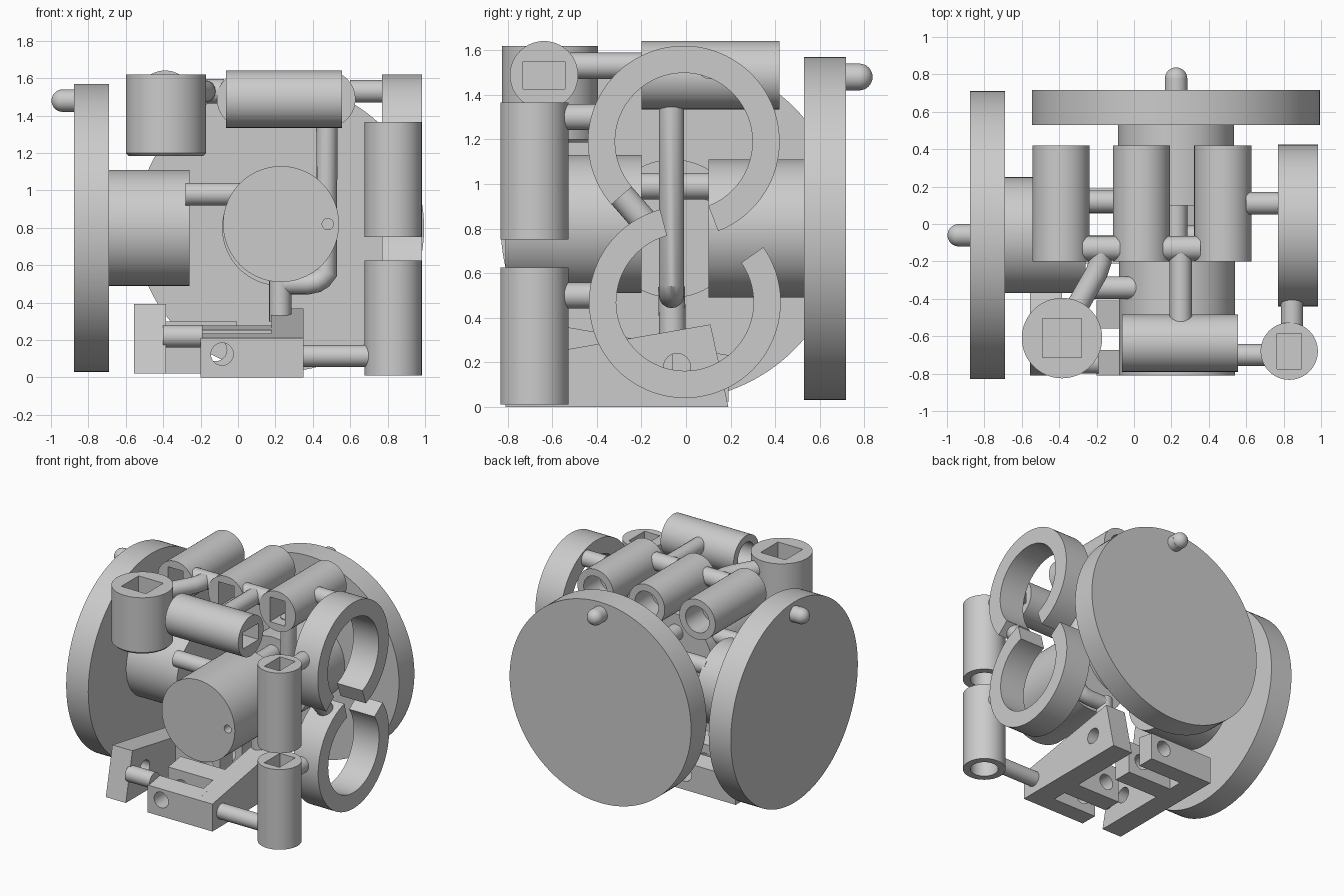
import bpy, bmesh
from math import cos, sin, radians
from mathutils import Vector, Matrix

cube = bpy.data.objects.get("Cube")
if cube:
    bpy.data.objects.remove(cube, do_unlink=True)

GREY = (0.6, 0.6, 0.6, 1)
mat = bpy.data.materials.new("plain_grey")
mat.use_nodes = True
mat.diffuse_color = GREY
mat.node_tree.nodes["Principled BSDF"].inputs["Base Color"].default_value = GREY


def finish(name, bm):
    bmesh.ops.recalc_face_normals(bm, faces=bm.faces)
    me = bpy.data.meshes.new(name)
    bm.to_mesh(me)
    bm.free()
    me.materials.append(mat)
    ob = bpy.data.objects.new(name, me)
    bpy.context.collection.objects.link(ob)
    return ob


def select(ob):
    bpy.ops.object.select_all(action='DESELECT')
    ob.select_set(True)
    bpy.context.view_layer.objects.active = ob


def smooth(ob):
    select(ob)
    bpy.ops.object.shade_smooth_by_angle(angle=radians(35))
    return ob


def rod(name, a, b, r, seg=64, r2=None):
    a, b = Vector(a), Vector(b)
    d = b - a
    bm = bmesh.new()
    m = Matrix.Translation((a + b) / 2) @ d.to_track_quat('Z', 'Y').to_matrix().to_4x4()
    bmesh.ops.create_cone(bm, cap_ends=True, segments=seg, radius1=r,
                          radius2=r if r2 is None else r2, depth=d.length, matrix=m)
    return smooth(finish(name, bm))


def box(name, lo, hi):
    bm = bmesh.new()
    lo, hi = Vector(lo), Vector(hi)
    m = Matrix.Translation((lo + hi) / 2) @ Matrix.Diagonal((*(hi - lo), 1))
    bmesh.ops.create_cube(bm, size=1, matrix=m)
    return finish(name, bm)


def prism(name, pts, x0, x1):
    """Side profile of (y, z) points extruded along x."""
    bm = bmesh.new()
    f = bm.faces.new([bm.verts.new((x0, y, z)) for y, z in pts])
    ext = bmesh.ops.extrude_face_region(bm, geom=[f])
    moved = [v for v in ext["geom"] if isinstance(v, bmesh.types.BMVert)]
    bmesh.ops.translate(bm, verts=moved, vec=(x1 - x0, 0, 0))
    return finish(name, bm)


def combine(ob, other, op='DIFFERENCE'):
    mod = ob.modifiers.new(op, 'BOOLEAN')
    mod.operation, mod.object, mod.solver = op, other, 'EXACT'
    select(ob)
    bpy.ops.object.modifier_apply(modifier=mod.name)
    bpy.data.objects.remove(other, do_unlink=True)
    return ob


def tube(name, pts, r=0.06):
    cu = bpy.data.curves.new(name, 'CURVE')
    cu.dimensions, cu.bevel_depth, cu.bevel_resolution, cu.use_fill_caps = '3D', r, 6, True
    sp = cu.splines.new('POLY')
    sp.points.add(len(pts) - 1)
    for p, co in zip(sp.points, pts):
        p.co = (*co, 1)
    ob = bpy.data.objects.new(name, cu)
    bpy.context.collection.objects.link(ob)
    cu.materials.append(mat)
    select(ob)
    bpy.ops.object.convert(target='MESH')
    return smooth(ob)


def ball(name, c, r):
    bm = bmesh.new()
    bmesh.ops.create_uvsphere(bm, u_segments=32, v_segments=16, radius=r,
                              matrix=Matrix.Translation(c))
    return smooth(finish(name, bm))


def socket(name, a, b, r, size, bore, chamfer=0):
    """Cylinder with a rectangular hole at end a and a round bore at end b."""
    a, b = Vector(a), Vector(b)
    d = (b - a).normalized()
    if chamfer:
        ob = rod(name, a, b - d * chamfer, r)
        rod(name + "_chamfer", b - d * chamfer, b, r, 64, r - chamfer)
        b = b - d * chamfer
    else:
        ob = rod(name, a, b, r)
    half = Vector(size) / 2
    deep = 0.55 * (b - a).length
    c = a + d * (deep / 2 - 0.02)
    ext = Vector([abs(v) * deep / 2 for v in d]) + half
    combine(ob, box("cut", c - ext, c + ext))
    if bore:
        combine(ob, rod("cut", b - d * 0.2, b + d * 0.02, bore, 48))
    return smooth(ob)


# Two large flanged wheels with hubs and round-ended pins
def wheel(name, c, d):
    c, d = Vector(c), Vector(d)
    up = Vector((0, 0, 0.68))
    rod(name + "_disc", c, c + d * 0.187, 0.77, 128)
    rod(name + "_hub", c - d * 0.43, c + d * 0.01, 0.31, 96)
    rod(name + "_pin", c + up + d * 0.18, c + up + d * 0.247, 0.06)
    ball(name + "_pin_tip", c + up + d * 0.247, 0.06)


wheel("side_wheel", (-0.69, -0.06, 0.8), (-1, 0, 0))
wheel("back_wheel", (0.225, 0.53, 0.8), (0, 1, 0))

# Front drum with a small hole
drum = rod("front_drum", (0.23, -0.81, 0.82), (0.23, -0.2, 0.82), 0.31, 96)
combine(drum, rod("cut", (0.48, -0.9, 0.82), (0.48, -0.6, 0.82), 0.03, 32))
smooth(drum)

# Socketed cylinders
for i, x in enumerate((-0.39, 0.04, 0.475)):
    socket(f"top_cylinder_{i + 1}", (x, -0.2, 1.488), (x, 0.42, 1.488), 0.153, (0.13, 0, 0.19), 0.1)
socket("cross_cylinder", (0.555, -0.637, 1.488), (-0.065, -0.637, 1.488), 0.153, (0, 0.19, 0.125), 0.1)
for n, z in (("upper", 0.75), ("lower", 0.01)):
    socket(n + "_post", (0.83, -0.68, z + 0.615), (0.83, -0.68, z), 0.153, (0.13, 0.19, 0), 0.1)
    rod(n + "_post_link", (0.845, -0.56, z + 0.55 - 0.06 * (z < 0.1)),
        (0.845, -0.36, z + 0.55 - 0.06 * (z < 0.1)), 0.058)
socket("knob_cylinder", (-0.385, -0.61, 1.62), (-0.385, -0.61, 1.185), 0.215, (0.21, 0.21, 0), 0, 0.015)


# Open rings: each starts and ends at an angle in the yz plane
def ring(name, y, z, start, sweep=290, n=96):
    bm = bmesh.new()
    rows = []
    for i in range(n + 1):
        t = radians(start + sweep * i / n)
        rows.append([bm.verts.new((x, y + r * cos(t), z + r * sin(t)))
                     for x, r in ((0.77, 0.308), (0.985, 0.308), (0.985, 0.43), (0.77, 0.43))])
    for p, q in zip(rows, rows[1:]):
        for k in range(4):
            bm.faces.new((p[k], p[k - 1], q[k - 1], q[k]))
    bm.faces.new(rows[0])
    bm.faces.new(rows[-1])
    return smooth(finish(name, bm))


ring("upper_ring", -0.01, 1.19, 291)
ring("lower_ring", -0.005, 0.47, 105)
rod("ring_link", (0.878, -0.29, 0.95), (0.878, -0.15, 0.79), 0.06)


# Wedge-shaped brackets with two low bars, the second turned half round
def bracket(name, turned):
    ob = prism(name, [(-0.5, 0), (0.5, 0), (0.42, 0.37), (-0.5, 0.21)], 0.105, 0.275)
    for y0, y1, h in ((-0.5, -0.365, 0.222), (-0.25, -0.1, 0.265)):
        bar = prism("bar", [(y0, 0), (y1, 0), (y1, h + 0.012), (y0, h - 0.012)], -0.275, 0.15)
        combine(ob, bar, 'UNION')
    combine(ob, rod("cut", (-0.16, -0.7, 0.125), (-0.16, 0, 0.125), 0.06, 32))
    combine(ob, rod("cut", (0, 0.27, 0.18), (0.4, 0.27, 0.18), 0.06, 32))
    if turned:
        ob.data.transform(Matrix.Translation((-0.28, -0.31, 0.022)) @ Matrix.Rotation(radians(180), 4, 'Z'))
    else:
        ob.data.transform(Matrix.Translation((0.075, -0.31, 0)))
    smooth(ob)


bracket("right_bracket", False)
bracket("left_bracket", True)

# Connecting rods
rod("hub_link_back", (-0.28, 0.12, 0.98), (0.05, 0.12, 0.98), 0.06)
rod("hub_link_front", (-0.28, -0.34, 0.98), (0.02, -0.34, 0.98), 0.06)
rod("drum_link", (0.225, -0.22, 0.99), (0.225, 0.12, 0.99), 0.06)
rod("ring_side_link", (0.6, 0.11, 1.53), (0.79, 0.11, 1.53), 0.06)
rod("bracket_link", (-0.4, -0.74, 0.22), (-0.19, -0.74, 0.22), 0.06)
rod("post_bracket_link", (0.33, -0.7, 0.115), (0.7, -0.7, 0.115), 0.058)
for i, x in enumerate((-0.175, 0.255)):
    rod(f"top_link_{i + 1}", (x - 0.1, -0.13, 1.53), (x + 0.1, -0.13, 1.53), 0.065)
tube("knob_link", [(-0.175, -0.13, 1.53), (-0.18, -0.2, 1.53), (-0.2, -0.26, 1.53), (-0.32, -0.47, 1.53)])
tube("cross_link", [(0.25, -0.13, 1.53), (0.25, -0.52, 1.53)])
tube("drop_tube", [(0.475, -0.065, 1.4), (0.475, -0.065, 0.56), (0.45, -0.065, 0.53),
                   (0.42, -0.065, 0.51), (0.37, -0.065, 0.5), (0.225, -0.065, 0.5)], 0.057)
tube("drop_foot", [(0.225, -0.065, 0.54), (0.225, -0.06, 0.3)])
